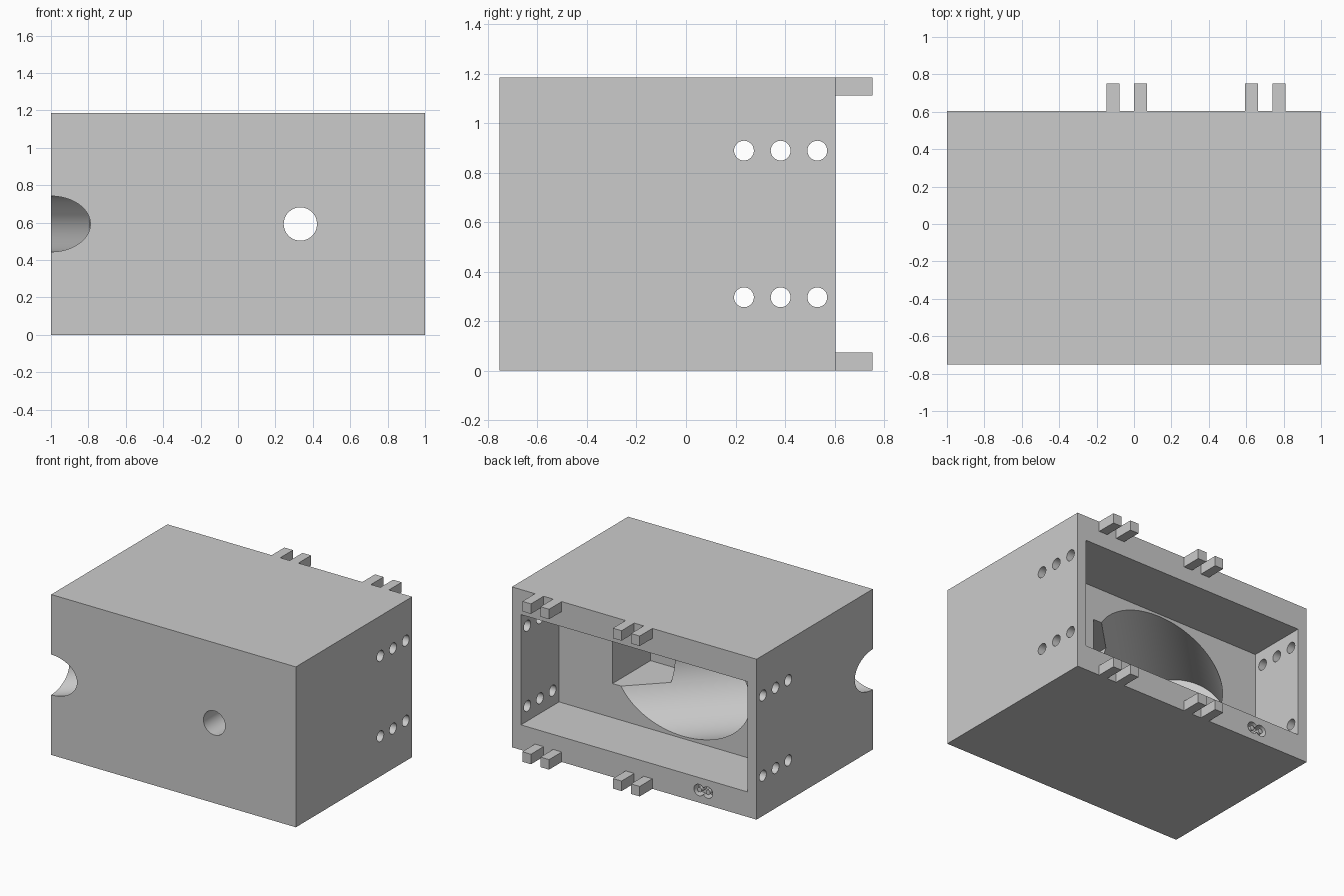
import bpy
import math
from mathutils import Vector

cube = bpy.data.objects.get("Cube")
if cube:
    bpy.data.objects.remove(cube, do_unlink=True)

U = 2 / 27                      # design unit: the block is 27 units wide
TOP, MID = 16 * U, 8 * U
FRONT, BACK = -0.7525, 0.6045
WALL = BACK - 6 * U             # inner wall behind the rear recess

grey = bpy.data.materials.new("light_grey")
grey.use_nodes = True
grey.diffuse_color = (0.6, 0.6, 0.6, 1)
grey.node_tree.nodes["Principled BSDF"].inputs["Base Color"].default_value = (0.6, 0.6, 0.6, 1)


def box(name, x, y, z):
    """Box from (min, max) ranges."""
    bpy.ops.mesh.primitive_cube_add(size=1)
    ob = bpy.context.object
    ob.name = name
    ranges = (x, y, z)
    for v in ob.data.vertices:
        v.co = [r[1] if c > 0 else r[0] for c, r in zip(v.co, ranges)]
    ob.data.materials.append(grey)
    return ob


def rod(name, start, end, radius, sides=64):
    """Cylinder between two points."""
    a, b = Vector(start), Vector(end)
    bpy.ops.mesh.primitive_cylinder_add(vertices=sides, radius=radius,
                                        depth=(b - a).length, location=(a + b) / 2)
    ob = bpy.context.object
    ob.name = name
    ob.rotation_euler = (b - a).to_track_quat('Z', 'Y').to_euler()
    ob.data.materials.append(grey)
    return ob


def cut(body, cutter):
    mod = body.modifiers.new("cut", 'BOOLEAN')
    mod.operation, mod.solver, mod.object = 'DIFFERENCE', 'EXACT', cutter
    bpy.context.view_layer.objects.active = body
    bpy.ops.object.modifier_apply(modifier=mod.name)
    bpy.data.objects.remove(cutter, do_unlink=True)


body = box("housing", (-1, 1), (FRONT, BACK), (0, TOP))

# Rear recess
cut(body, box("recess_cutter", (-1 + U, 1 - U), (WALL, BACK + 0.1), (2.5 * U, TOP - 2.5 * U)))

# Diagonal bore: wide from the recess, narrow out through the front corner
diagonal = Vector((1, 1, 0)).normalized()
corner = Vector((-1, FRONT, MID))
wall_distance = (WALL - FRONT) * math.sqrt(2)
seat = corner + diagonal * (wall_distance - 0.85)
cut(body, rod("wide_bore_cutter", seat, corner + diagonal * (wall_distance + 0.42), 0.39, 96))
cut(body, rod("narrow_bore_cutter", corner - diagonal * 0.4, seat + diagonal * 0.1, 0.149))

# Square pocket with a round hole through the front
hole_x, half = 4.5 * U, 0.155
cut(body, box("pocket_cutter", (hole_x - half, hole_x + half),
              (WALL - 6 * U, WALL + 0.1), (MID - half, MID + half)))
cut(body, rod("front_hole_cutter", (hole_x, FRONT - 0.1, MID), (hole_x, WALL, MID), 0.089))

# Side holes through both walls
for z in (4 * U, 12 * U):
    for step in (1, 3, 5):
        y = BACK - step * U
        cut(body, rod("side_hole_cutter", (-1.1, y, z), (1.1, y, z), 0.04, 32))

# Small twin socket on the rear rim
for x in (-0.53, -0.6):
    cut(body, rod("socket_cutter", (x, BACK - 0.06, 0.093), (x, BACK + 0.1, 0.093), 0.042, 24))
for x in (-0.53, -0.6):
    rod("socket_pin", (x, BACK - 0.06, 0.093), (x, BACK - 0.005, 0.093), 0.018, 16)

# Hinge tabs along the top and bottom rear edges
for z in (0, TOP - U):
    for x in (-2 * U, 0, 8 * U, 10 * U):
        box("hinge_tab", (x, x + U * 0.95), (BACK, -FRONT), (z, z + U))

# Smooth bores with sharp rims
bpy.ops.object.select_all(action='DESELECT')
for ob in bpy.context.scene.objects:
    if ob.name.startswith(("housing", "socket_pin")):
        ob.select_set(True)
bpy.context.view_layer.objects.active = body
bpy.ops.object.shade_smooth_by_angle(angle=math.radians(25))
